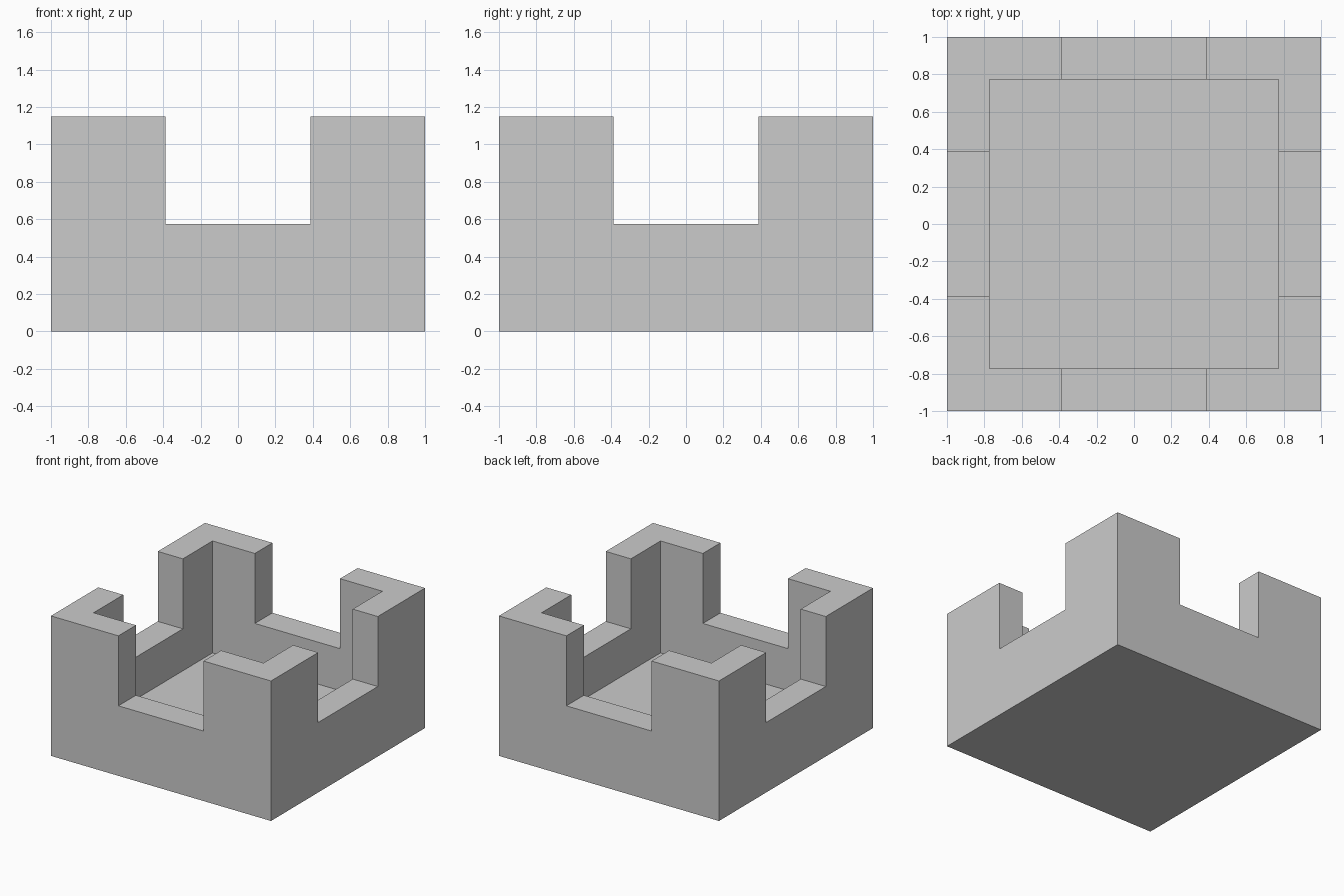
import bpy

if "Cube" in bpy.data.objects:
    bpy.data.objects.remove(bpy.data.objects["Cube"])

OUT, INN, GAP = 1.0, 0.772, 0.387       # half widths: outside, cavity, notch
H, NOTCH_Z, FLOOR_Z = 1.15, 0.575, 0.23


def box(name, hx, hy, z0, z1):
    bpy.ops.mesh.primitive_cube_add(size=1, location=(0, 0, (z0 + z1) / 2))
    ob = bpy.context.object
    ob.name = name
    ob.scale = (2 * hx, 2 * hy, z1 - z0)
    bpy.ops.object.transform_apply(location=True, rotation=False, scale=True)
    return ob


# Solid block that becomes the open tray
tray = box("notched_tray", OUT, OUT, 0, H)

# Cavity, then a notch through each pair of opposite walls
cutters = [
    box("cavity_cutter", INN, INN, FLOOR_Z, H + 0.5),
    box("side_notch_cutter", OUT + 0.5, GAP, NOTCH_Z, H + 0.5),
    box("front_notch_cutter", GAP, OUT + 0.5, NOTCH_Z, H + 0.5),
]

bpy.ops.object.select_all(action='DESELECT')
bpy.context.view_layer.objects.active = tray
tray.select_set(True)
for cutter in cutters:
    cutter.hide_render = True
    mod = tray.modifiers.new(cutter.name, 'BOOLEAN')
    mod.operation = 'DIFFERENCE'
    mod.solver = 'EXACT'
    mod.object = cutter
    bpy.ops.object.modifier_apply(modifier=mod.name)
for cutter in cutters:
    bpy.data.objects.remove(cutter, do_unlink=True)
